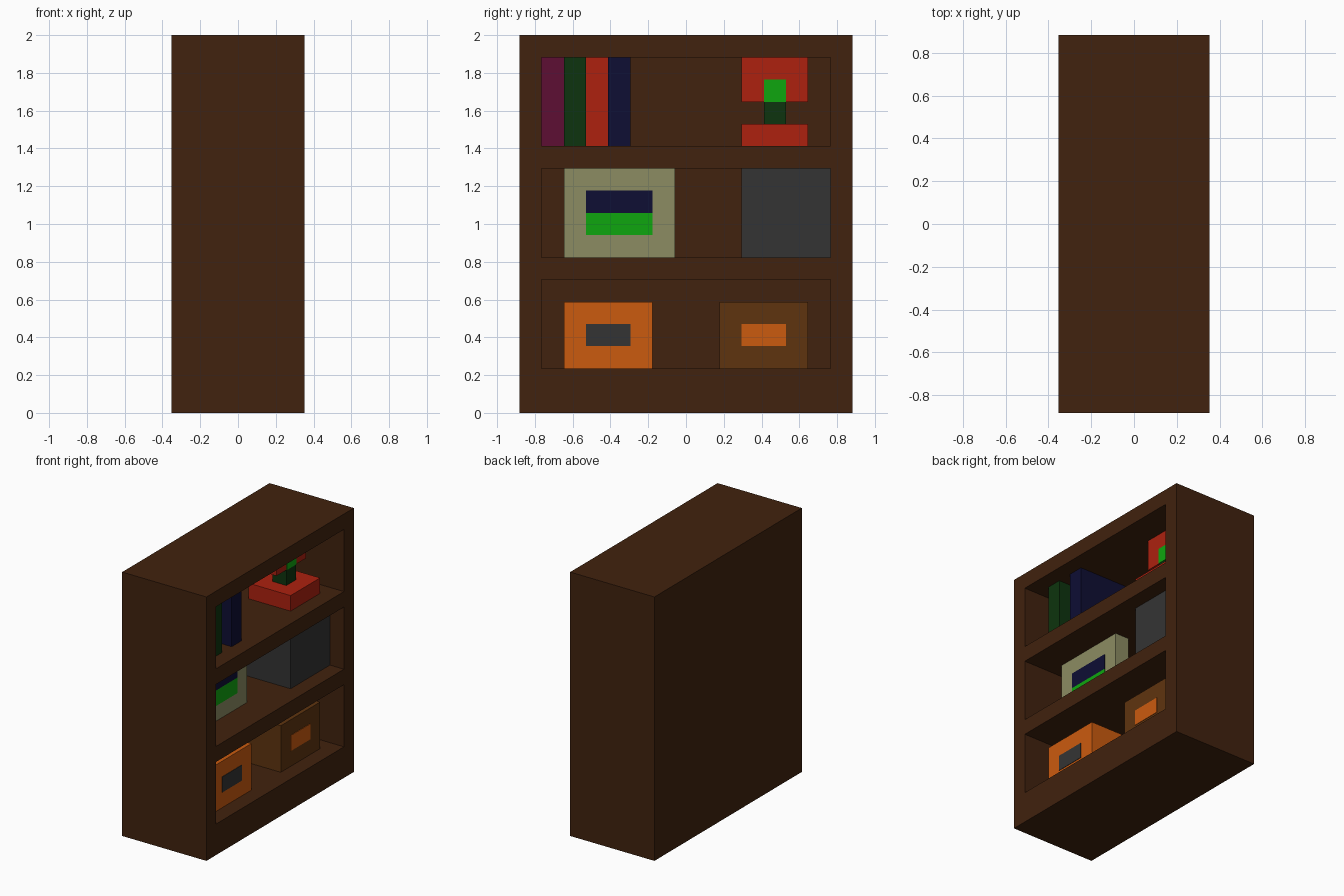
import bpy, bmesh
from mathutils import Vector

if "Cube" in bpy.data.objects:
    bpy.data.objects.remove(bpy.data.objects["Cube"])

U = 2 / 17  # one voxel; cabinet is 6 x 15 x 17 voxels


def mat(name, rgb):
    m = bpy.data.materials.new(name)
    lin = [(c / 255 / 12.92) if c < 10 else ((c / 255 + 0.055) / 1.055) ** 2.4 for c in rgb]
    m.diffuse_color = (*lin, 1)
    m.use_nodes = True
    m.node_tree.nodes["Principled BSDF"].inputs["Base Color"].default_value = m.diffuse_color
    return m


WOOD = mat("dark_wood", (65, 34, 14))
PURPLE = mat("plum", (93, 14, 52))
DGREEN = mat("dark_green", (13, 52, 14))
RED = mat("red", (173, 33, 15))
NAVY = mat("navy", (14, 14, 52))
GREEN = mat("bright_green", (15, 166, 15))
CREAM = mat("khaki", (140, 140, 98))
GREY = mat("dark_grey", (52, 52, 52))
ORANGE = mat("orange", (203, 91, 15))
BROWN = mat("light_brown", (95, 52, 15))


def finish(name, bm, material):
    bmesh.ops.recalc_face_normals(bm, faces=bm.faces)
    me = bpy.data.meshes.new(name)
    bm.to_mesh(me)
    bm.free()
    me.materials.append(material)
    ob = bpy.data.objects.new(name, me)
    bpy.context.collection.objects.link(ob)
    return ob


def cube_mesh(x, y, z):
    bm = bmesh.new()
    bmesh.ops.create_cube(bm, size=1)
    for v in bm.verts:
        v.co = Vector([(r[0] + (c + 0.5) * (r[1] - r[0])) * U for c, r in zip(v.co, (x, y, z))])
    return bm


def box(name, x, y, z, material):
    return finish(name, cube_mesh(x, y, z), material)


def plate(name, x, y, z, material):
    # thin painted panel on a face that looks along +x
    return box(name, (x, x + 0.03), y, z, material)


# Cabinet: solid block with three compartments pushed in from the +x face
bm = cube_mesh((-3, 3), (-7.5, 7.5), (0, 17))
cuts = [((0, v * U, 0), (0, 1, 0)) for v in (-6.5, 6.5)]
cuts += [((0, 0, v * U), (0, 0, 1)) for v in (2, 6, 7, 11, 12, 16)]
for co, no in cuts:
    bmesh.ops.bisect_plane(bm, geom=bm.verts[:] + bm.edges[:] + bm.faces[:],
                           plane_co=co, plane_no=no)
bm.normal_update()
bays = []
for f in bm.faces:
    c = f.calc_center_median() / U
    if f.normal.x > 0.9 and abs(c.y) < 1 and any(a < c.z < a + 4 for a in (2, 7, 12)):
        bays.append(f)
for f in bmesh.ops.extrude_discrete_faces(bm, faces=bays)["faces"]:
    bmesh.ops.translate(bm, verts=f.verts, vec=(-5 * U, 0, 0))
finish("cabinet", bm, WOOD)

# Row of books on the top shelf
for i, (m, front) in enumerate(((PURPLE, 1), (DGREEN, 2), (RED, 1), (NAVY, 2))):
    box(f"book_{i + 1}", (-2, front), (-6.5 + i, -5.5 + i), (12, 16), m)

# Standing ornament on the top shelf
box("ornament_base", (-1, 2), (2.5, 5.5), (12, 13), RED)
box("ornament_stem", (0, 1), (3.5, 4.5), (13, 14), DGREEN)
box("ornament_head", (0, 1), (2.5, 5.5), (14, 16), RED)
plate("ornament_badge", 1, (3.5, 4.5), (14, 15), GREEN)

# Framed picture and grey box on the middle shelf
box("picture_frame", (0, 1), (-5.5, -0.5), (7, 11), CREAM)
plate("picture_sky", 1, (-4.5, -1.5), (9, 10), NAVY)
plate("picture_ground", 1, (-4.5, -1.5), (8, 9), GREEN)
box("grey_box", (-2, 2), (2.5, 6.5), (7, 11), GREY)

# Labelled storage boxes on the bottom shelf
for name, y, m, lm in (("orange_box", -5.5, ORANGE, GREY), ("brown_box", 1.5, BROWN, ORANGE)):
    box(name, (-2, 2), (y, y + 4), (2, 5), m)
    plate(name + "_label", 2, (y + 1, y + 3), (3, 4), lm)
